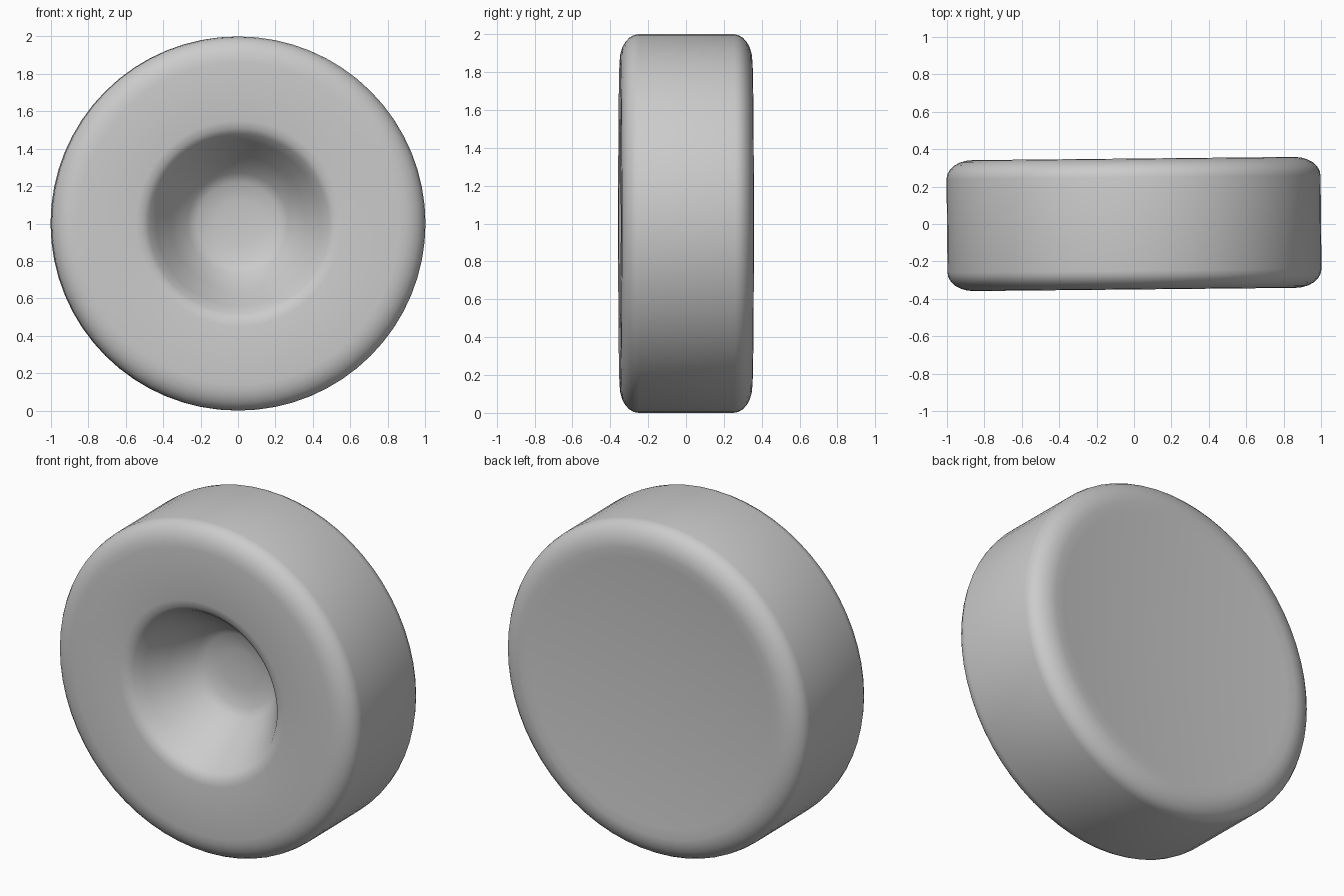
import bpy, bmesh
from math import cos, sin, pi
from mathutils import Matrix, Vector

cube = bpy.data.objects.get("Cube")
if cube:
    bpy.data.objects.remove(cube, do_unlink=True)

SEGMENTS = 64
HALF = 0.35      # half of the wheel's width


def arc(cr, cy, rr, ry, start, end, steps=6):
    """Elliptical arc in the (radius, y) plane, angles in quarter turns."""
    angles = [(start + (end - start) * i / steps) * pi / 2 for i in range(steps + 1)]
    return [(cr + rr * cos(a), cy + ry * sin(a)) for a in angles]


# Cross-section from the hub floor, over the tread, to the dished back
profile = [(0, 0.03), (0.12, 0.025), (0.22, 0.01), (0.27, -0.02)]
profile += [(0.36, -0.14), (0.44, -0.26), (0.48, -0.32), (0.51, -0.342), (0.55, -HALF)]
profile += arc(0.86, -HALF + 0.1, 0.14, 0.1, -1, 0)
profile += arc(0.86, HALF - 0.1, 0.14, 0.1, 0, 1)
profile += [(0.8, HALF - 0.005), (0, HALF - 0.06)]

# Wheel body: cross-section turned around the axle
bm = bmesh.new()
verts = [bm.verts.new((r, y, 0)) for r, y in profile]
edges = [bm.edges.new(pair) for pair in zip(verts, verts[1:])]
bmesh.ops.spin(bm, geom=verts + edges, cent=(0, 0, 0), axis=(0, 1, 0),
               angle=2 * pi, steps=SEGMENTS, use_merge=False)
bmesh.ops.remove_doubles(bm, verts=bm.verts, dist=0.0005)
bmesh.ops.recalc_face_normals(bm, faces=bm.faces)

# Slight lean of the wheel about the upright axis
bm.transform(Matrix.Translation(Vector((0, 0, 1))) @ Matrix.Rotation(0.01, 4, 'Z'))

mesh = bpy.data.meshes.new("wheel")
bm.to_mesh(mesh)
bm.free()
wheel = bpy.data.objects.new("wheel", mesh)
bpy.context.collection.objects.link(wheel)

# Plain grey material
grey = bpy.data.materials.new("light_grey")
grey.use_nodes = True
colour = (0.6, 0.6, 0.6, 1)
grey.diffuse_color = colour
grey.node_tree.nodes["Principled BSDF"].inputs["Base Color"].default_value = colour
mesh.materials.append(grey)

# Soft shading
bpy.ops.object.select_all(action='DESELECT')
wheel.select_set(True)
bpy.context.view_layer.objects.active = wheel
bpy.ops.object.shade_smooth_by_angle(angle=pi / 6)
